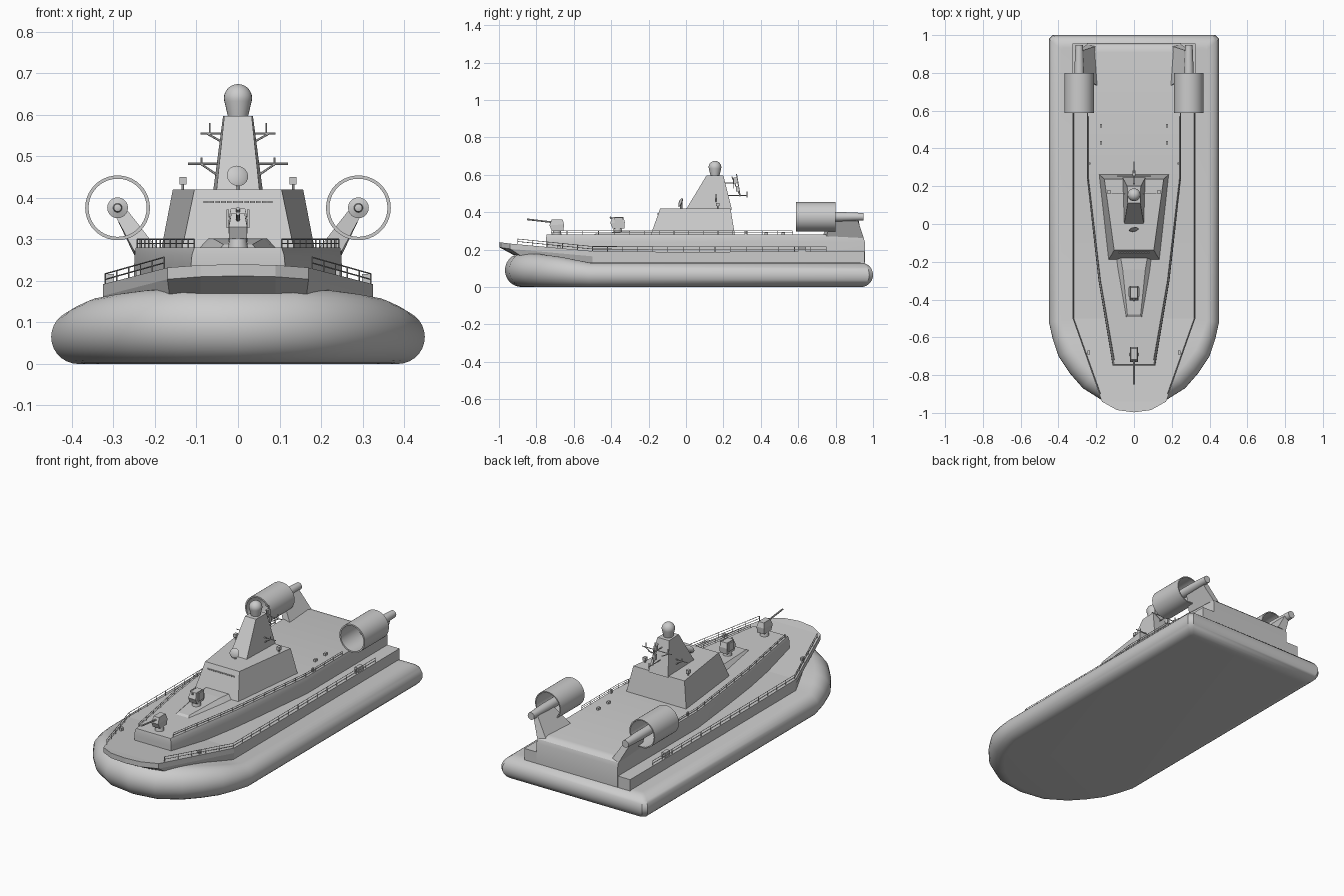
import bpy, bmesh, math
from mathutils import Vector, Matrix

if "Cube" in bpy.data.objects:
    bpy.data.objects.remove(bpy.data.objects["Cube"])


def finish(name, bm, smooth=None):
    bmesh.ops.remove_doubles(bm, verts=bm.verts, dist=1e-5)
    bmesh.ops.recalc_face_normals(bm, faces=bm.faces)
    me = bpy.data.meshes.new(name)
    bm.to_mesh(me)
    bm.free()
    ob = bpy.data.objects.new(name, me)
    bpy.context.collection.objects.link(ob)
    if smooth:
        bpy.ops.object.select_all(action='DESELECT')
        ob.select_set(True)
        bpy.context.view_layer.objects.active = ob
        bpy.ops.object.shade_smooth_by_angle(angle=math.radians(smooth))
    return ob


def loft(name, rings, mirrored=True, smooth=None):
    """Skin rings; mirrored rings are right halves from stern to bow."""
    bm = bmesh.new()
    loops = []
    for ring in rings:
        pts = list(ring)
        if mirrored:
            pts += [(-x, y, z) for x, y, z in reversed(pts)]
        loops.append([bm.verts.new(p) for p in pts])
    n = len(loops[0])
    for a, b in zip(loops, loops[1:]):
        for i in range(n):
            j = (i + 1) % n
            bm.faces.new((a[i], a[j], b[j], b[i]))
    for cap in (loops[0], loops[-1]):
        for i in range(n // 2 - 1):
            bm.faces.new((cap[i], cap[i + 1], cap[n - 2 - i], cap[n - 1 - i]))
    return finish(name, bm, smooth)


def lathe(name, profile, centre, axis='Y', segs=32, closed=False):
    """Revolve (radius, distance along axis) points."""
    bm = bmesh.new()
    rot = Matrix.Rotation(-math.pi / 2, 4, 'X') if axis == 'Y' else Matrix()
    m = Matrix.Translation(centre) @ rot
    rings = [[bm.verts.new(m @ Vector((r * math.cos(t), r * math.sin(t), d)))
              for t in (2 * math.pi * k / segs for k in range(segs))] for r, d in profile]
    for a, b in zip(rings, rings[1:] + (rings[:1] if closed else [])):
        for i in range(segs):
            j = (i + 1) % segs
            bm.faces.new((a[i], a[j], b[j], b[i]))
    return finish(name, bm, 40)


def rods(name, segments, r, sides=6):
    bm = bmesh.new()
    for a, b in segments:
        a, b = Vector(a), Vector(b)
        d = b - a
        m = Matrix.Translation((a + b) / 2) @ d.to_track_quat('Z', 'Y').to_matrix().to_4x4()
        bmesh.ops.create_cone(bm, cap_ends=True, segments=sides, radius1=r, radius2=r,
                              depth=d.length, matrix=m)
    return finish(name, bm)


def boxes(name, items):
    """Boxes given as (centre, size)."""
    bm = bmesh.new()
    for c, s in items:
        bmesh.ops.create_cube(bm, size=1, matrix=Matrix.Translation(c) @ Matrix.Diagonal((*s, 1)))
    return finish(name, bm)


def railing(name, path, height, step=0.085):
    segs = []
    for s in (1, -1):
        pts = [Vector((p[0] * s, p[1], p[2])) for p in path]
        for a, b in zip(pts, pts[1:]):
            for f in (0.5, 1):
                up = Vector((0, 0, height * f))
                segs.append((a + up, b + up))
            n = max(1, round((b - a).length / step))
            for k in range(n + 1):
                p = a.lerp(b, k / n)
                segs.append((p, p + Vector((0, 0, height))))
    rods(name, segs, 0.0017, 4)


# Inflated skirt: outline point, inward direction, height
outline = [(.43, 1, -.9, -1, .13), (.45, .98, -1, -.9, .13), (.45, -.52, -1, .12, .13),
           (.43, -.61, -.97, .3, .145), (.40, -.70, -.9, .45, .16), (.34, -.79, -.75, .65, .17),
           (.27, -.87, -.6, .8, .178), (.15, -.945, -.35, .92, .183), (0, -.968, 0, 1, .18)]
rings = []
for k in range(15):
    t = math.pi * (k / 14 - .5)
    rings.append([(x + dx * h / 2 * (1 - math.cos(t)), y + dy * h / 2 * (1 - math.cos(t)),
                   h / 2 * (1 + math.sin(t))) for x, y, dx, dy, h in outline])
loft("skirt", rings, smooth=35)

# Lower hull with rising, overhanging bow
deck = [(.325, .955, .19), (.325, -.1, .188), (.325, -.5, .192), (.17, -.94, .232),
        (.09, -.985, .238), (0, -.997, .24)]
edge = [(x, y, z - .028) for x, y, z in deck]
base = [(.325, .955, .11), (.325, -.1, .11), (.325, -.5, .12), (.165, -.88, .165),
        (.09, -.91, .17), (0, -.92, .17)]
loft("lower_hull", [base, edge, deck])

# Upper deckhouse with rounded stern edge
rings = []
for z, back, w in ((.13, .957, .004), (.24, .957, .004), (.262, .95, .003), (.275, .935, .001), (.28, .91, 0)):
    rings.append([(.246 + w, back, z), (.246 + w, .25, z), (.18 + w * 2, -.3, z), (.105 + w * 2, -.745 - w, z)])
loft("upper_deck", rings, smooth=30)

# Gun platform, bridge and mast
loft("gun_ramp", [[(.10, -.15, .275), (.09, -.24, .275), (.045, -.5, .275)],
                  [(.075, -.15, .302), (.06, -.24, .302), (.035, -.48, .288)]])
loft("bridge", [[(.185, .262, .275), (.135, -.19, .275)], [(.157, .238, .42), (.105, -.138, .42)]])
loft("mast", [[(.06, .245, .415), (.052, 0, .415)], [(.036, .2, .597), (.033, .11, .597)]])
boxes("bridge_windows", [((-.077 + .014 * i, -.15, .39), (.011, .008, .006)) for i in range(12)])

# Radar dome, dish and bridge-top sensors
dome = [(0, 0), (.024, 0), (.033, .038)]
dome += [(.034 * math.cos(a), .045 + .034 * math.sin(a)) for a in (math.pi / 2 * k / 8 for k in range(9))]
lathe("radar_dome", dome, (0, .155, .595), 'Z', 24)
dish = lathe("front_dish", [(0, 0), (.018, .001), (.026, .006), (.02, .012), (0, .016)], (0, 0, 0), 'Y', 20)
dish.location = (0, -.035, .455)
dish.rotation_euler = (math.radians(-20), 0, math.radians(12))
rods("dish_stem", [((0, -.025, .415), (0, -.025, .45))], .006)
boxes("sensor_boxes", [((s * .133, .17, .441), (.017, .02, .018)) for s in (1, -1)])
rods("sensor_posts", [((s * .133, .17, .415), (s * .133, .17, .435)) for s in (1, -1)], .004)

# Yardarms and aerials on the mast
aerials = [((0, .245, .59), (0, .29, .485)), ((0, .27, .605), (0, .29, .485)),
           ((0, .2, .555), (0, .27, .555)), ((0, .2, .49), (0, .33, .49)), ((0, .325, .48), (0, .325, .51))]
for s in (1, -1):
    aerials += [((0, .255, .555), (s * .09, .255, .555)), ((s * .03, .255, .53), (s * .075, .255, .555)),
                ((0, .16, .482), (s * .12, .16, .482)), ((s * .05, .16, .455), (s * .09, .16, .482)),
                ((s * .068, .255, .55), (s * .068, .255, .58)), ((s * .088, .16, .48), (s * .088, .16, .497))]
rods("aerials", aerials, .0026)
boxes("aerial_pods", [((0, .265, .57), (.014, .02, .03)), ((0, .275, .525), (.014, .018, .03))])

# Guns on the foredeck
def gun(name, y, z, w, barrel):
    lathe(name + "_base", [(0, 0), (.024, 0), (.02, .025), (0, .025)], (0, y, z), 'Z', 16)
    loft(name + "_turret", [[(w, y + .035, z + .022), (w, y - .028, z + .022)],
                            [(w, y + .038, z + .055), (w, y - .04, z + .05)],
                            [(w * .75, y + .03, z + .082), (w * .75, y - .028, z + .082)]])
    rods(name + "_barrel", [((0, y - .02, z + .066), (0, y - barrel, z + .082))], .0045, 8)


gun("bow_gun", -.69, .28, .022, .16)
gun("second_gun", -.365, .292, .023, .042)
boxes("second_gun_shields", [((s * .025, -.36, .35), (.006, .045, .045)) for s in (1, -1)])

# Ducted propulsors on pylons
for s, side in ((1, "right"), (-1, "left")):
    c = (s * .29, 0, .376)
    lathe(side + "_duct", [(.078, .588), (.078, .80), (.072, .80), (.070, .588)], c, segs=40, closed=True)
    lathe(side + "_hub", [(0, .665), (.009, .668), (.011, .685), (.025, .69), (.025, .83), (.02, .948), (0, .948)],
          c, segs=24)
    foot = [(.19, .73, .272), (.205, .94, .272), (.25, .95, .262), (.25, .75, .272)]
    top = [(.268, .78, .372), (.268, .92, .372), (.293, .92, .352), (.293, .78, .352)]
    loft(side + "_pylon", [[(s * x, y, z) for x, y, z in r] for r in (foot, top)], mirrored=False)

# Railings around both decks
railing("lower_railing", [(.178, -.9, .23), (.32, -.5, .19), (.32, -.1, .188), (.32, .75, .188)], .027)
railing("upper_railing", [(.105, -.72, .28), (.178, -.3, .28), (.243, .25, .28), (.243, .57, .28)], .02)

# Deck fittings
fit = []
for s in (1, -1):
    fit += [((s * .175, .52, .285), (.012, .018, .016)), ((s * .175, .43, .285), (.012, .018, .016)),
            ((s * .31, .62, .203), (.022, .045, .026)), ((s * .24, -.68, .215), (.012, .02, .02)),
            ((s * .235, .32, .29), (.008, .012, .02))]
boxes("deck_fittings", fit)
